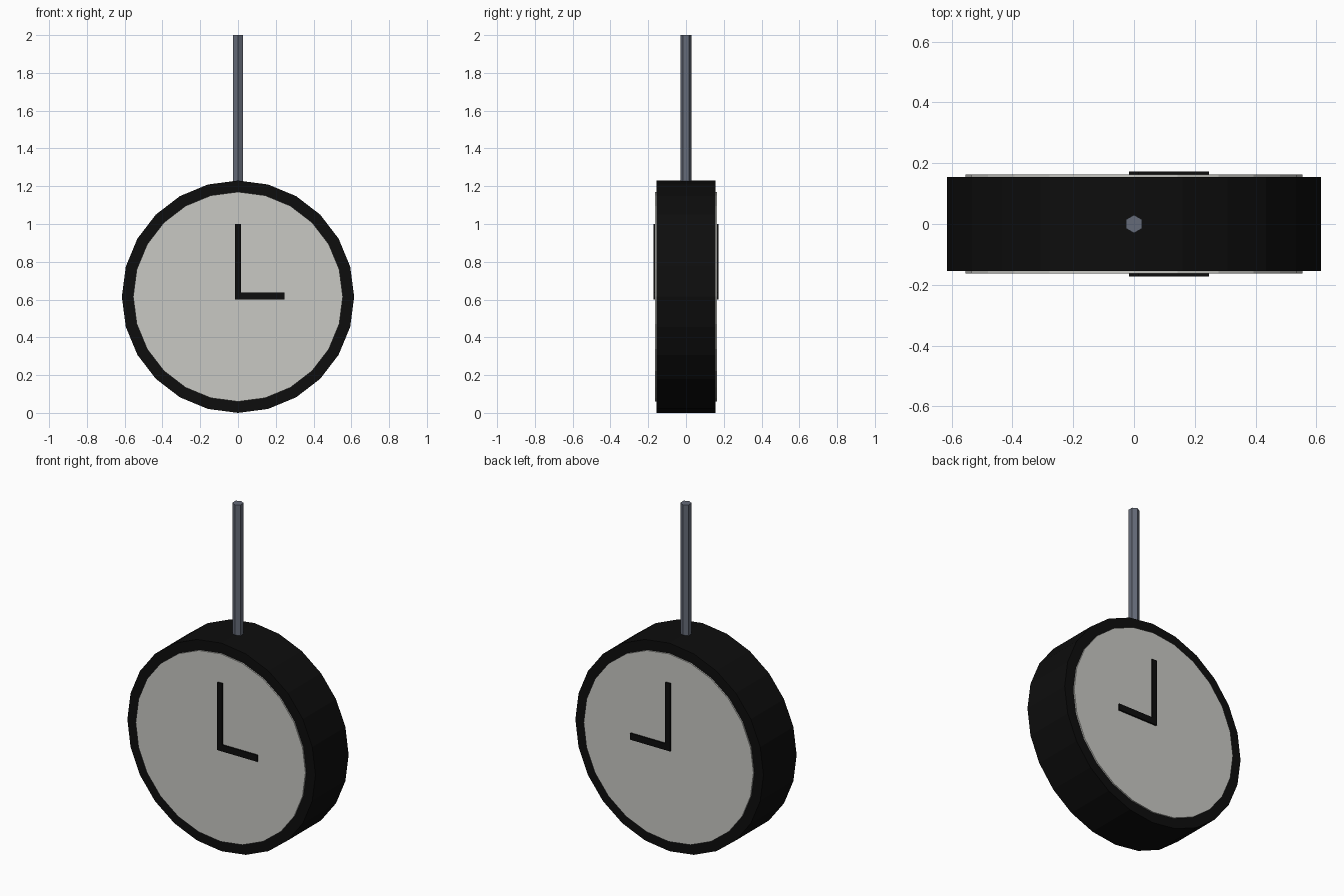
import bpy
from math import pi

cube = bpy.data.objects.get("Cube")
if cube:
    bpy.data.objects.remove(cube, do_unlink=True)


def material(name, rgb):
    mat = bpy.data.materials.new(name)
    mat.use_nodes = True
    color = (*rgb, 1)
    mat.diffuse_color = color
    mat.node_tree.nodes["Principled BSDF"].inputs["Base Color"].default_value = color
    return mat


black = material("matte_black", (0.004, 0.004, 0.004))
ivory = material("dial_ivory", (0.58, 0.58, 0.55))
steel = material("blue_grey_steel", (0.13, 0.147, 0.19))


def finish(name, mat):
    obj = bpy.context.object
    obj.name = name
    obj.data.materials.append(mat)
    return obj


def cylinder(name, mat, sides, radius, depth, location, rotation=(0, 0, 0)):
    bpy.ops.mesh.primitive_cylinder_add(vertices=sides, radius=radius, depth=depth,
                                        location=location, rotation=rotation)
    return finish(name, mat)


def box(name, mat, x, y, z):
    spans = (x, y, z)
    bpy.ops.mesh.primitive_cube_add(size=1, location=[(a + b) / 2 for a, b in spans])
    bpy.context.object.scale = [abs(b - a) for a, b in spans]
    return finish(name, mat)


RADIUS = 0.615
HALF = 0.155          # half the case depth
DIAL = HALF + 0.008   # dial surface
HAND = DIAL + 0.009   # hand surface

# Drum-shaped case, round axis along y
cylinder("clock_case", black, 24, RADIUS, 2 * HALF, (0, 0, RADIUS), (pi / 2, 0, 0))

# Hexagonal hanging rod
cylinder("hanging_rod", steel, 6, 0.03, 0.8, (0, 0, 1.6))

# A dial with two hands on each side
for side, s in (("front", -1), ("back", 1)):
    cylinder(side + "_dial", ivory, 24, 0.555, DIAL - HALF + 0.01,
             (0, s * (DIAL + HALF - 0.01) / 2, RADIUS), (pi / 2, 0, 0))
    depth = (s * DIAL, s * HAND)
    box(side + "_minute_hand", black, (-0.016, 0.016), depth, (0.6, 1.0))
    box(side + "_hour_hand", black, (0.016, 0.246), depth, (0.6, 0.638))
